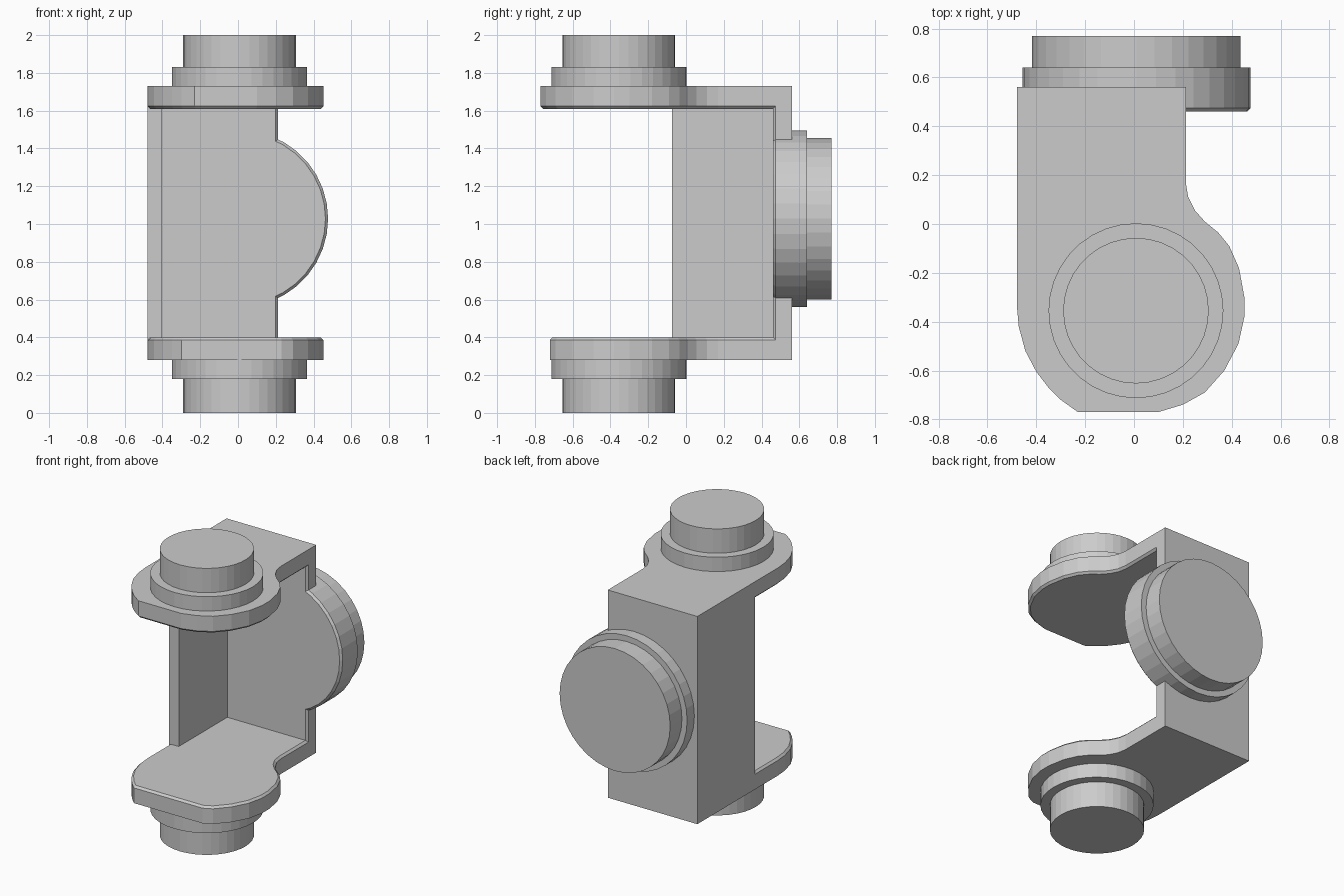
import bpy, bmesh
from math import pi, cos, sin
from mathutils import Matrix, Vector

if "Cube" in bpy.data.objects:
    bpy.data.objects.remove(bpy.data.objects["Cube"])

def finish(name, bm):
    bmesh.ops.recalc_face_normals(bm, faces=bm.faces)
    me = bpy.data.meshes.new(name)
    bm.to_mesh(me)
    bm.free()
    ob = bpy.data.objects.new(name, me)
    bpy.context.collection.objects.link(ob)
    return ob

def prism(name, pts, direction, chamfer=0):
    """Extrude a flat outline; optionally chamfer the rim of the starting face."""
    bm = bmesh.new()
    base = bm.faces.new([bm.verts.new(p) for p in pts])
    rim = list(base.edges)
    ext = bmesh.ops.extrude_face_region(bm, geom=[base], use_keep_orig=True)
    moved = [g for g in ext["geom"] if isinstance(g, bmesh.types.BMVert)]
    bmesh.ops.translate(bm, verts=moved, vec=Vector(direction))
    bmesh.ops.recalc_face_normals(bm, faces=bm.faces)
    if chamfer:
        bmesh.ops.bevel(bm, geom=rim, offset=chamfer, segments=1, affect='EDGES')
    return finish(name, bm)

def turned(name, profile, matrix, n=36):
    """Closed stepped solid of revolution from (radius, height) pairs."""
    bm = bmesh.new()
    rings = [[bm.verts.new((r * cos(2 * pi * i / n), r * sin(2 * pi * i / n), h))
              for i in range(n)] for r, h in profile]
    for a, b in zip(rings, rings[1:]):
        for i in range(n):
            j = (i + 1) % n
            bm.faces.new((a[i], a[j], b[j], b[i]))
    bm.faces.new(rings[0])
    bm.faces.new(rings[-1])
    bm.transform(matrix)
    return finish(name, bm)

# Lug plates: shared outline, slightly different front cut
side_right = [(.29, -.69), (.37, -.60), (.428, -.49), (.452, -.38), (.452, -.30),
              (.43, -.18), (.39, -.09), (.345, -.035), (.29, .01), (.25, .055),
              (.222, .11), (.212, .17), (.212, .56)]
side_left = [(-.48, .56), (-.48, -.33), (-.472, -.42), (-.445, -.52),
             (-.40, -.605), (-.35, -.67), (-.30, -.72)]
outline = side_right + side_left
top_pts = outline + [(-.23, -.77), (.10, -.77), (.20, -.74)]
low_pts = outline + [(.23, -.72)]
frame = prism("bracket_frame", [(x, y, 1.61) for x, y in top_pts], (0, 0, .12), .014)
lower = prism("lower_lug", [(x, y, .40) for x, y in low_pts], (0, 0, -.12), .014)

# Back plate and side wall
back = prism("back_plate", [(-.48, .46, .28), (.212, .46, .28), (.212, .46, 1.73),
                            (-.48, .46, 1.73)], (0, .10, 0), .014)
wall = prism("side_wall", [(-.48, -.075, .28), (-.405, -.075, .28),
                           (-.405, .56, .28), (-.48, .56, .28)], (0, 0, 1.45))

# Rear round flange
flange = turned("rear_flange", [(.453, 0), (.467, .014), (.467, .18), (.427, .18), (.427, .31)],
                Matrix.Translation((.01, .46, 1.028)) @ Matrix.Rotation(-pi / 2, 4, 'X'))

# Fuse the frame into one clean solid
parts = [back, wall, lower, flange]
for p in parts:
    m = frame.modifiers.new(p.name, 'BOOLEAN')
    m.operation, m.solver, m.object = 'UNION', 'EXACT', p
dg = bpy.context.evaluated_depsgraph_get()
fused = bpy.data.meshes.new_from_object(frame.evaluated_get(dg))
frame.modifiers.clear()
frame.data = fused
for p in parts:
    bpy.data.objects.remove(p)

# Stepped pivot pins above and below
for name, z, s in (("upper_pin", 1.73, 1), ("lower_pin", .28, -1)):
    d = .27 if s > 0 else .28
    turned(name, [(.358, 0), (.358, .10), (.298, .10), (.298, d)],
           Matrix.Translation((.008, -.355, z)) @ Matrix.Diagonal((1, 1, s, 1)))
